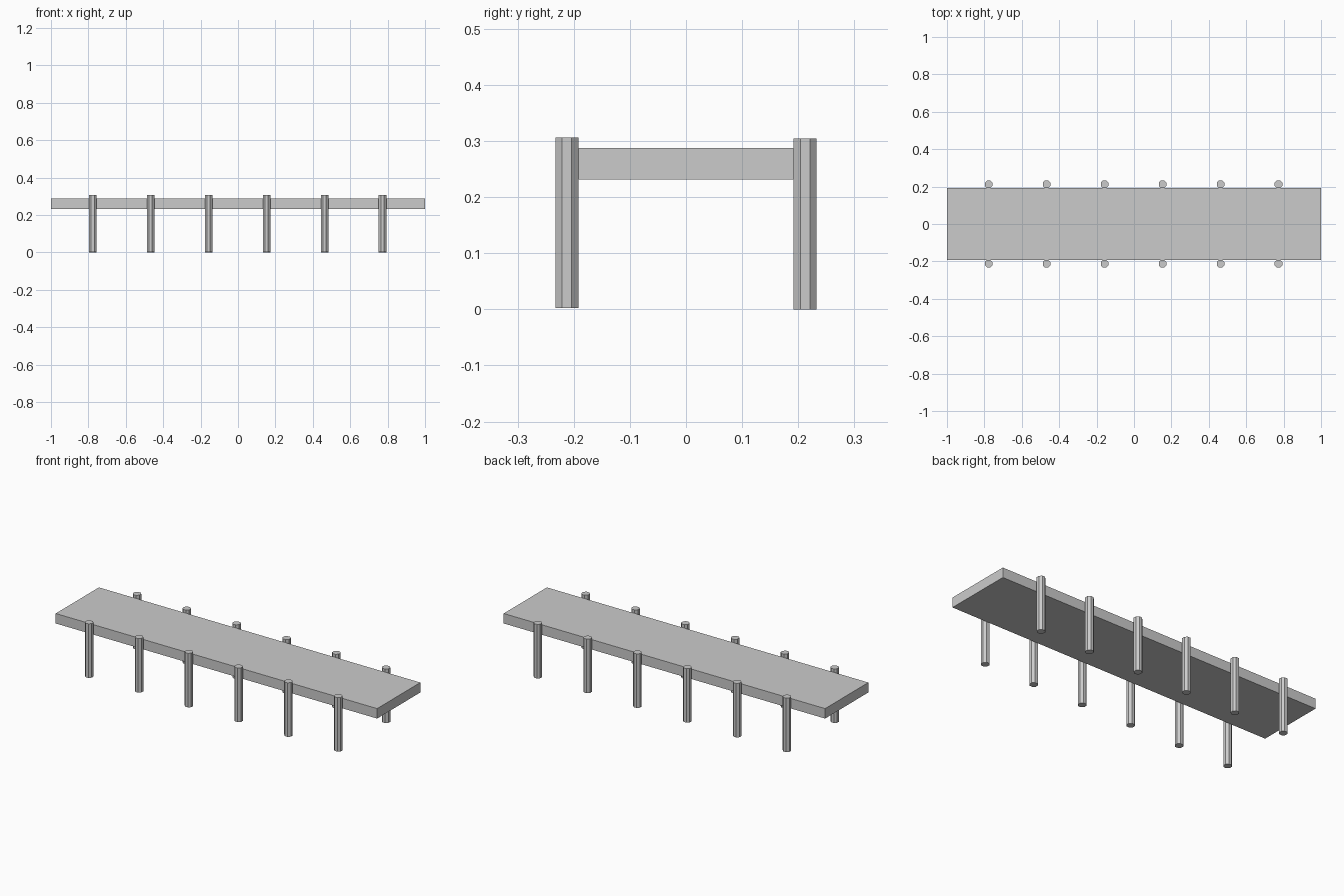
import bpy, math

if "Cube" in bpy.data.objects:
    bpy.data.objects.remove(bpy.data.objects["Cube"])


def box(name, lo, hi):
    bpy.ops.mesh.primitive_cube_add(size=1, location=[(a + b) / 2 for a, b in zip(lo, hi)])
    ob = bpy.context.object
    ob.name = name
    ob.scale = [b - a for a, b in zip(lo, hi)]


def post(name, x, y, z0, z1, width):
    # Octagonal post with flats facing the axes
    bpy.ops.mesh.primitive_cylinder_add(
        vertices=8, radius=width / 2 / math.cos(math.pi / 8), depth=z1 - z0,
        location=(x, y, (z0 + z1) / 2), rotation=(0, 0, math.pi / 8))
    bpy.context.object.name = name


# Walkway slab
box("deck", (-1, -0.192, 0.231), (1, 0.192, 0.287))

# Two rows of six posts touching the deck's long edges
for i in range(6):
    x = -0.777 + 0.31 * i
    post(f"front_post_{i + 1}", x, -0.2125, 0.002, 0.306, 0.041)
    post(f"back_post_{i + 1}", x, 0.2125, 0.0, 0.304, 0.041)
